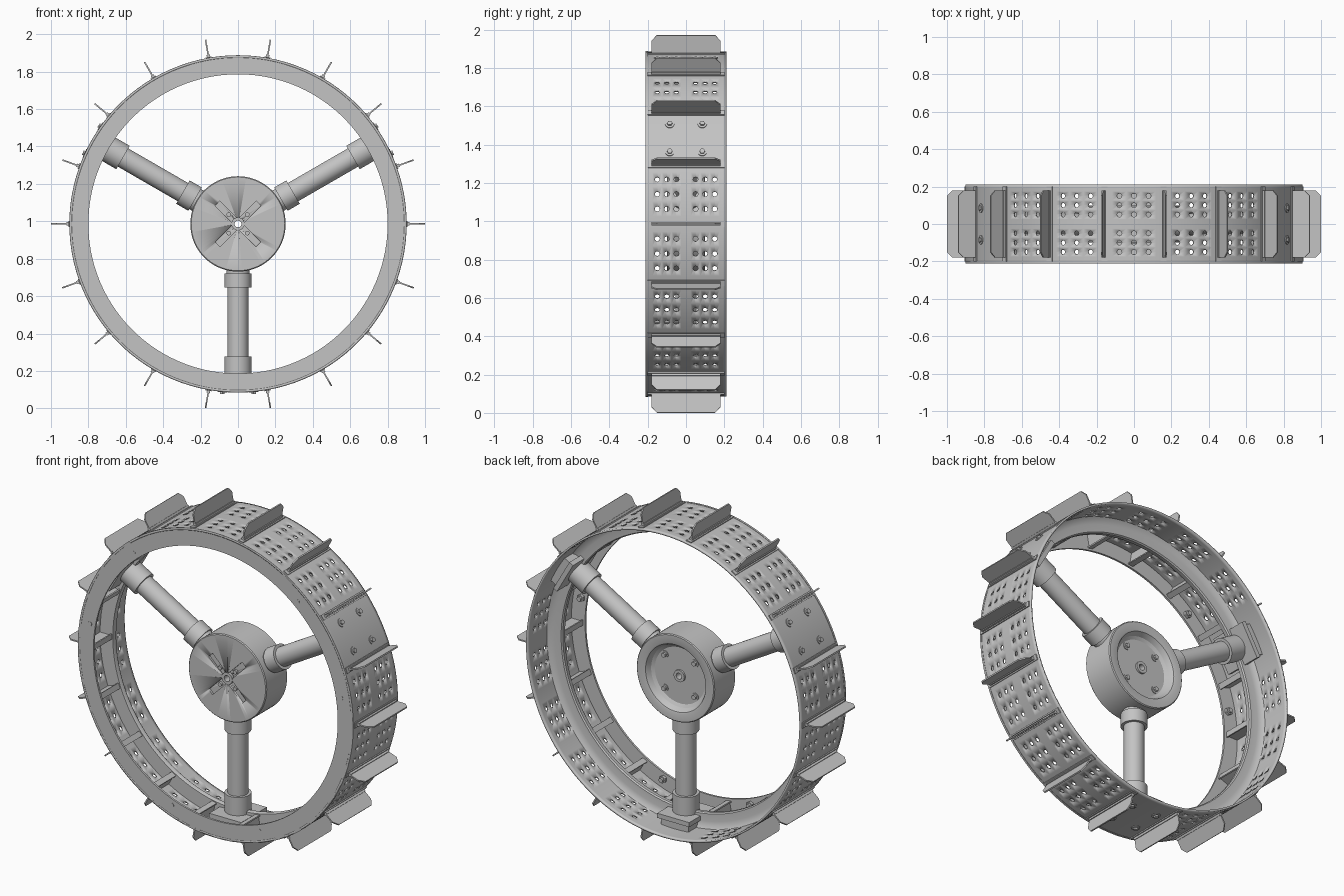
import bpy, bmesh, math
from mathutils import Matrix, Vector

cube = bpy.data.objects.get("Cube")
if cube:
    bpy.data.objects.remove(cube, do_unlink=True)

C = 0.986                       # axle height
WIDTH = 0.21                    # half width of the rim
SPOKES = [30, 150, 270]
PANELS = [10 + 20 * i for i in range(18)]

steel = bpy.data.materials.new("steel_grey")
steel.use_nodes = True
steel.diffuse_color = (0.55, 0.55, 0.55, 1)
steel.node_tree.nodes["Principled BSDF"].inputs["Base Color"].default_value = (0.55, 0.55, 0.55, 1)


def frame(deg):
    """Local frame on the wheel: x tangent, y axle, z outward."""
    return Matrix.Translation((0, 0, C)) @ Matrix.Rotation(math.radians(90 - deg), 4, 'Y')


def finish(name, bm):
    mesh = bpy.data.meshes.new(name)
    bm.to_mesh(mesh)
    bm.free()
    mesh.materials.append(steel)
    ob = bpy.data.objects.new(name, mesh)
    bpy.context.collection.objects.link(ob)
    bpy.ops.object.select_all(action='DESELECT')
    ob.select_set(True)
    bpy.context.view_layer.objects.active = ob
    bpy.ops.object.shade_smooth_by_angle(angle=math.radians(32))
    return ob


def box(bm, m, lo, hi):
    lo, hi = Vector(lo), Vector(hi)
    size = Matrix.Diagonal((*(hi - lo), 1))
    bmesh.ops.create_cube(bm, size=1, matrix=m @ Matrix.Translation((lo + hi) / 2) @ size)


def cyl(bm, m, r, z0, z1, seg=32, r2=None):
    bmesh.ops.create_cone(bm, cap_ends=True, segments=seg, radius1=r, radius2=r if r2 is None else r2,
                          depth=z1 - z0, matrix=m @ Matrix.Translation((0, 0, (z0 + z1) / 2)))


def axle_cyl(bm, deg, radius, r, y0, y1, seg=16):
    """Cylinder parallel to the axle at a polar position."""
    p = frame(deg) @ Vector((0, 0, radius))
    cyl(bm, Matrix.Translation(p) @ Matrix.Rotation(-math.pi / 2, 4, 'X'), r, y0, y1, seg)


def lathe(name, profile, steps=108):
    """Closed (radius, y) outline turned about the axle."""
    bm = bmesh.new()
    rings = [[bm.verts.new(frame(360 * i / steps) @ Vector((0, y, r))) for r, y in profile]
             for i in range(steps)]
    n = len(profile)
    for i in range(steps):
        a, b = rings[i], rings[(i + 1) % steps]
        for j in range(n):
            k = (j + 1) % n
            bm.faces.new((a[j], a[k], b[k], b[j]))
    bmesh.ops.recalc_face_normals(bm, faces=bm.faces)
    return finish(name, bm)


# Perforated drum: panels of cells, each either pierced or plain
def cell(bm, deg, u0, u1, v0, v1, pierced):
    um, vm = (u0 + u1) / 2, (v0 + v1) / 2
    rim = [(u0, v0), (um, v0), (u1, v0), (u1, vm), (u1, v1), (um, v1), (u0, v1), (u0, vm)]

    def put(u, v):
        return bm.verts.new(frame(deg + u) @ Vector((0, v, 0.9)))
    outer = [put(u, v) for u, v in rim]
    if pierced:
        inner = []
        for k in range(8):
            t = math.radians(225 + 45 * k)
            inner.append(put(um + math.degrees(0.0135 / 0.9) * math.cos(t), vm + 0.0135 * math.sin(t)))
        for k in range(8):
            n = (k + 1) % 8
            bm.faces.new((outer[k], outer[n], inner[n], inner[k]))
    else:
        mid = put(um, vm)
        for k in range(0, 8, 2):
            bm.faces.new((outer[k], outer[k + 1], mid, outer[k - 1]))


U = [-10, -7.5, -2.5, 2.5, 7.5, 10]
V = [-WIDTH] + [-0.175 + 0.05 * i for i in range(8)] + [WIDTH]
bm = bmesh.new()
for deg in PANELS:
    for i in range(5):
        for j in range(9):
            hole = deg not in SPOKES and 0 < i < 4 and j not in (0, 4, 8)
            cell(bm, deg, U[i], U[i + 1], V[j], V[j + 1], hole)
bmesh.ops.remove_doubles(bm, verts=bm.verts, dist=0.0002)
bm.normal_update()
for f in bm.faces:
    c = f.calc_center_median() - Vector((0, 0, C))
    if f.normal.dot(Vector((c.x, 0, c.z))) < 0:
        f.normal_flip()
drum = finish("rim_drum", bm)
shell = drum.modifiers.new("thickness", 'SOLIDIFY')
shell.thickness = 0.011
shell.offset = -1

# Front flange and middle stiffening ring
lathe("front_flange", [(0.80, -0.21), (0.902, -0.21), (0.902, -0.198), (0.80, -0.198)])
lathe("middle_ring", [(0.892, -0.02), (0.806, -0.02), (0.802, -0.012), (0.802, 0.006), (0.808, 0.014),
                      (0.85, 0.016), (0.875, 0.021), (0.892, 0.034)])

# Ribs between the flange and the middle ring
bm = bmesh.new()
for deg in PANELS:
    box(bm, frame(deg - 10), (-0.006, -0.2, 0.812), (0.006, -0.015, 0.892))
    box(bm, frame(deg - 10), (-0.016, -0.2, 0.812), (0.016, -0.015, 0.82))
finish("rim_ribs", bm)

# Paddles with clipped corners and a foot strip
bm = bmesh.new()
half = [(0.18, 0.895), (0.18, 0.97), (0.152, 1.0)]
outline = half + [(-y, r) for y, r in reversed(half)]
for deg in PANELS:
    m = frame(deg - 10)
    face = bm.faces.new([bm.verts.new(m @ Vector((-0.004, y, r))) for y, r in outline])
    ext = bmesh.ops.extrude_face_region(bm, geom=[face])
    shift = m.to_3x3() @ Vector((0.008, 0, 0))
    bmesh.ops.translate(bm, vec=shift, verts=[v for v in ext["geom"] if isinstance(v, bmesh.types.BMVert)])
    box(bm, m, (-0.016, -0.2, 0.893), (0.016, 0.2, 0.906))
    box(bm, m, (-0.009, -0.18, 0.9), (0.009, 0.18, 0.918))
bmesh.ops.recalc_face_normals(bm, faces=bm.faces)
finish("paddles", bm)

# Spokes: tube, end sleeves, foot block
tubes, sleeves, feet, bolts = (bmesh.new() for _ in range(4))
for deg in SPOKES:
    m = frame(deg)
    cyl(tubes, m, 0.056, 0.22, 0.84, 40)
    cyl(sleeves, m, 0.072, 0.265, 0.34, 40)
    cyl(sleeves, m, 0.062, 0.23, 0.27, 40)
    cyl(sleeves, m, 0.072, 0.71, 0.83, 40)
    box(feet, m, (-0.105, -0.12, 0.818), (0.105, 0.12, 0.845))
    box(feet, m, (-0.09, -0.105, 0.84), (0.09, 0.105, 0.89))
    for off in (-5.3, 5.3):
        for y in (-0.085, 0.085):
            b = frame(deg + off) @ Matrix.Translation((0, y, 0))
            cyl(bolts, b, 0.024, 0.895, 0.904, 20)
            cyl(bolts, b, 0.014, 0.9, 0.913, 6)
    # Flange bolts with nuts on the inside
    for off in (-20, 20):
        axle_cyl(bolts, deg + off, 0.835, 0.013, -0.212, -0.17)
        axle_cyl(bolts, deg + off, 0.835, 0.022, -0.2, -0.182, 6)
finish("spoke_tubes", tubes)
finish("spoke_sleeves", sleeves)
finish("spoke_feet", feet)
finish("rim_bolts", bolts)

# Hub with a bore, a dished back and a shallow cross recess in front
hub = lathe("hub", [(0.02, -0.1), (0.25, -0.1), (0.255, -0.095), (0.255, 0.095), (0.25, 0.1), (0.205, 0.1),
                    (0.197, 0.097), (0.19, 0.085), (0.182, 0.066), (0.165, 0.055), (0.02, 0.055)], 72)
for deg in (45, 135):
    bm = bmesh.new()
    box(bm, frame(deg), (-0.018, -0.15, -0.155), (0.018, -0.088, 0.155))
    cutter = finish("cross_cutter", bm)
    cutter.hide_render = True
    cutter.hide_set(True)
    cut = hub.modifiers.new("cross", 'BOOLEAN')
    cut.operation = 'DIFFERENCE'
    cut.solver = 'EXACT'
    cut.object = cutter

# Hub bolts on both faces and the axle bushing
bm = bmesh.new()
for deg in (45, 135, 225, 315):
    axle_cyl(bm, deg, 0.07, 0.012, -0.102, -0.08)
    axle_cyl(bm, deg, 0.14, 0.022, 0.05, 0.06, 20)
    axle_cyl(bm, deg, 0.14, 0.014, 0.05, 0.072, 6)
finish("hub_bolts", bm)
lathe("axle_bushing", [(0.018, -0.103), (0.035, -0.103), (0.035, 0.066), (0.018, 0.066)], 24)
